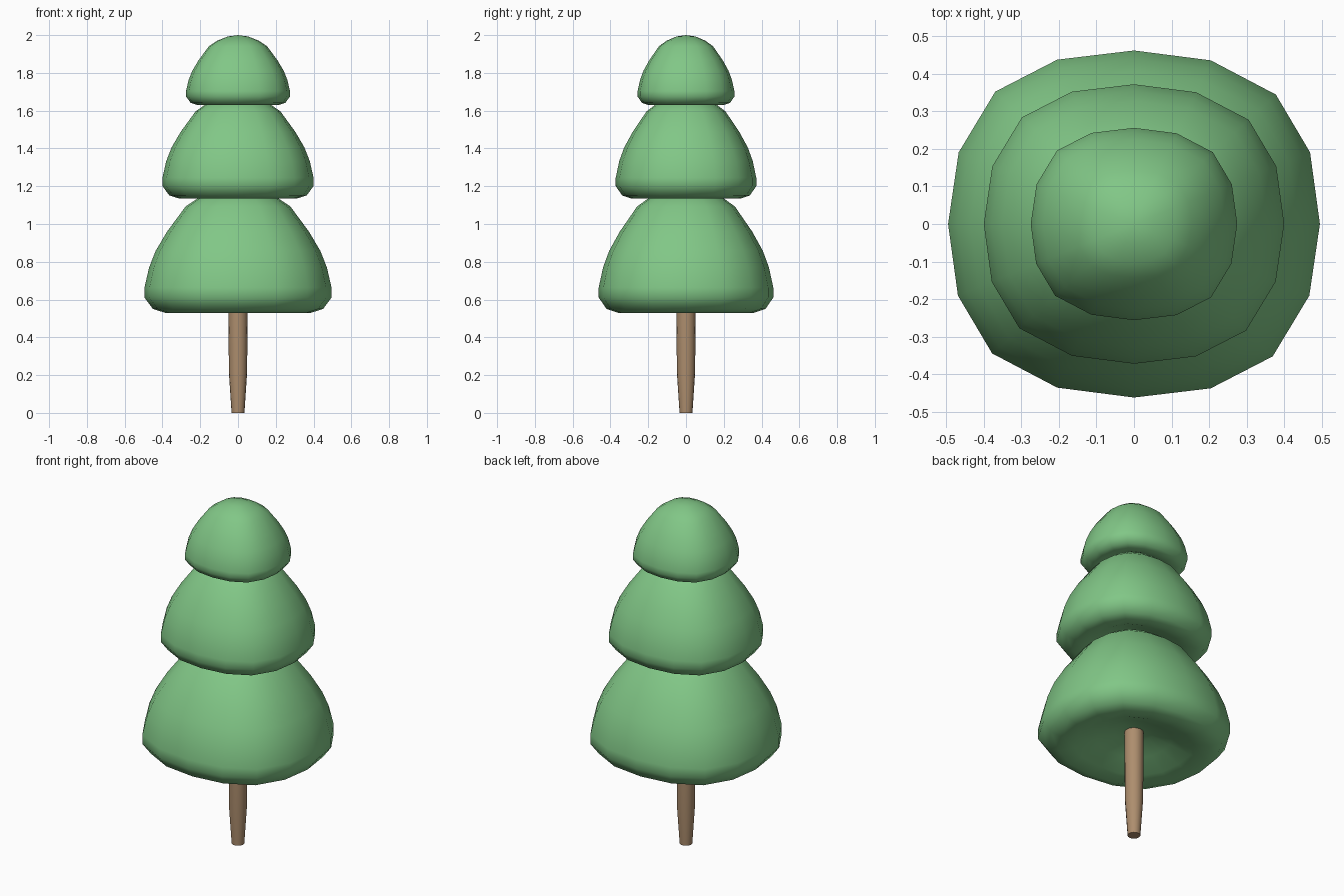
import bpy, bmesh
from math import cos, sin, pi

if "Cube" in bpy.data.objects:
    bpy.data.objects.remove(bpy.data.objects["Cube"])


def material(name, color):
    m = bpy.data.materials.new(name)
    m.diffuse_color = (*color, 1)
    m.use_nodes = True
    m.node_tree.nodes["Principled BSDF"].inputs["Base Color"].default_value = m.diffuse_color
    return m


green = material("foliage_green", (0.22, 0.57, 0.24))
brown = material("bark_brown", (0.42, 0.27, 0.155))


def lathe(name, rings, outline, mat, angle):
    """Skin a stack of (scale_x, scale_y, z) rings; zero scale makes a pole."""
    bm = bmesh.new()
    n = len(outline)
    loops = []
    for sx, sy, z in rings:
        if sx == 0:
            loops.append([bm.verts.new((0, 0, z))] * n)
        else:
            loops.append([bm.verts.new((x * sx, y * sy, z)) for x, y in outline])
    for a, b in zip(loops, loops[1:]):
        for i in range(n):
            j = (i + 1) % n
            corners = list(dict.fromkeys((a[i], a[j], b[j], b[i])))
            bm.faces.new(corners)
    bmesh.ops.recalc_face_normals(bm, faces=bm.faces)
    me = bpy.data.meshes.new(name)
    bm.to_mesh(me)
    bm.free()
    ob = bpy.data.objects.new(name, me)
    bpy.context.collection.objects.link(ob)
    me.materials.append(mat)
    bpy.ops.object.select_all(action='DESELECT')
    ob.select_set(True)
    bpy.context.view_layer.objects.active = ob
    bpy.ops.object.shade_smooth_by_angle(angle=angle)
    return ob


# Slightly squarish 16-sided outline, one quadrant turned four times
quadrant = [(1, 0), (0.947, 0.413), (0.763, 0.746), (0.413, 0.943)]
squarish = []
for c, s in ((1, 0), (0, 1), (-1, 0), (0, -1)):
    squarish += [(x * c - y * s, x * s + y * c) for x, y in quadrant]

# Dome profile (radius, height): hollow underside, rolled rim, rounded crown
dome = [(0, .16), (.2, .14), (.4, .09), (.62, .025), (.78, 0), (.91, .03),
        (1, .12), (1, .2), (.95, .36), (.88, .49), (.76, .64), (.56, .84),
        (.4, .92), (.2, .98), (0, 1)]

# Foliage tiers: x radius, y radius, bottom, top
tiers = {
    "lower_foliage": (0.495, 0.462, 0.53, 1.20),
    "middle_foliage": (0.40, 0.372, 1.135, 1.685),
    "top_foliage": (0.275, 0.256, 1.63, 2.0),
}
for name, (rx, ry, z0, z1) in tiers.items():
    rings = [(r * rx, r * ry, z0 + t * (z1 - z0)) for r, t in dome]
    lathe(name, rings, squarish, green, pi)

# Trunk, tapering towards the foot
circle = [(cos(2 * pi * i / 16), sin(2 * pi * i / 16)) for i in range(16)]
trunk = [(0, 0), (.034, 0), (.048, .21), (.051, .5), (.051, .72), (0, .72)]
lathe("trunk", [(r, r, z) for r, z in trunk], circle, brown, pi / 4)
